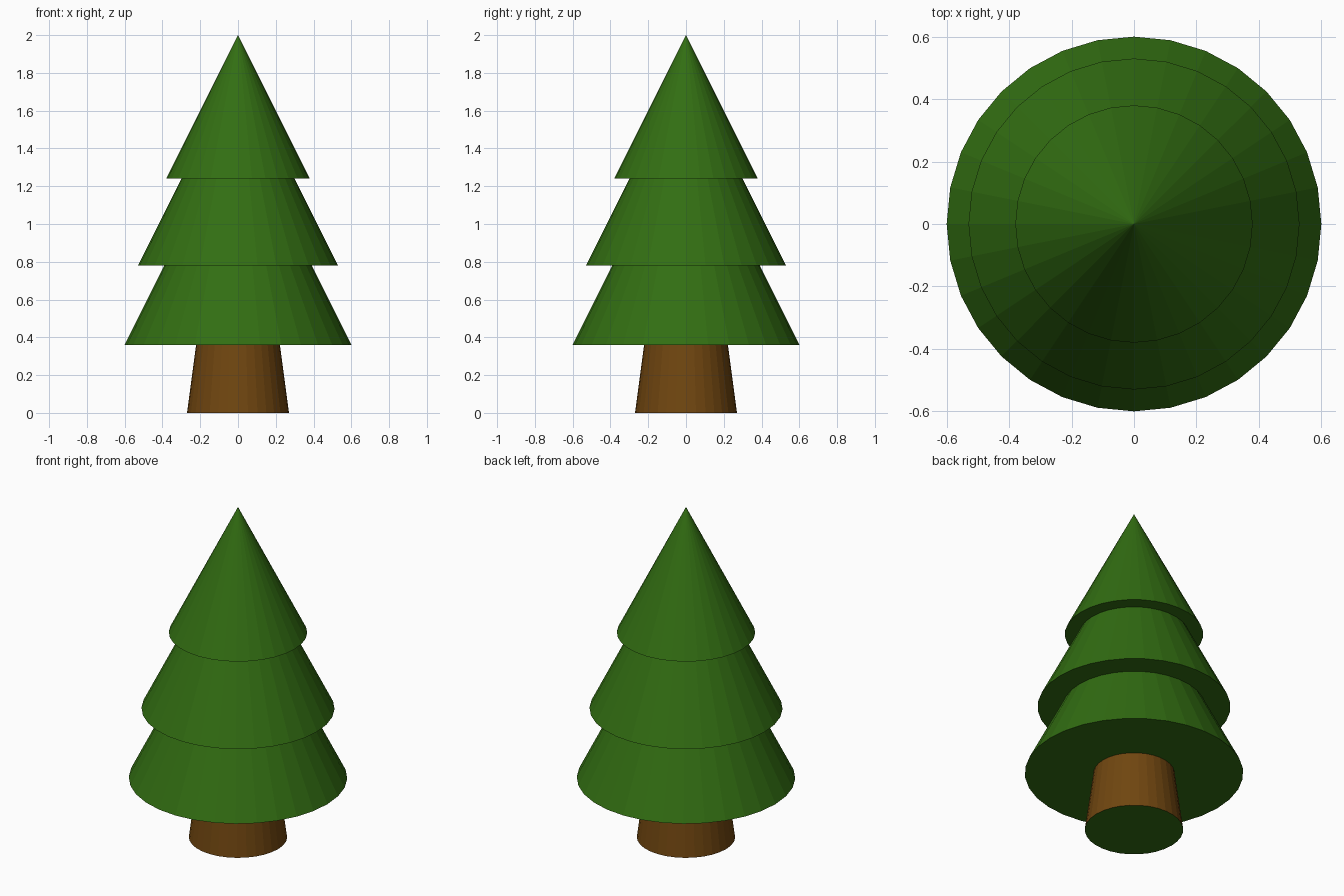
import bpy

SIDES = 32

cube = bpy.data.objects.get("Cube")
if cube:
    bpy.data.objects.remove(cube, do_unlink=True)


def make_material(name, colour):
    mat = bpy.data.materials.new(name)
    mat.use_nodes = True
    mat.diffuse_color = colour
    mat.node_tree.nodes["Principled BSDF"].inputs["Base Color"].default_value = colour
    return mat


def make_cone(name, bottom, top, r_bottom, r_top, *materials):
    bpy.ops.mesh.primitive_cone_add(
        vertices=SIDES, radius1=r_bottom, radius2=r_top,
        depth=top - bottom, location=(0, 0, (bottom + top) / 2))
    obj = bpy.context.object
    obj.name = name
    for mat in materials:
        obj.data.materials.append(mat)
    return obj


green = make_material("needle green", (0.032, 0.155, 0.006, 1))
brown = make_material("bark brown", (0.162, 0.061, 0.005, 1))

# Tapered trunk, with a green underside
trunk = make_cone("trunk", 0, 0.36, 0.27, 0.222, brown, green)
for face in trunk.data.polygons:
    if face.normal.z < -0.9:
        face.material_index = 1

# Foliage tiers share one slope; each ends just inside the tier above
SLOPE = 0.5
tiers = [("lower_foliage", 0.36, 0.80, 0.60),
         ("middle_foliage", 0.78, 1.26, 0.53),
         ("upper_foliage", 1.24, 2.0, 0.38)]
for name, bottom, top, radius in tiers:
    r_top = max(0, radius - SLOPE * (top - bottom))
    make_cone(name, bottom, top, radius, r_top, green)
